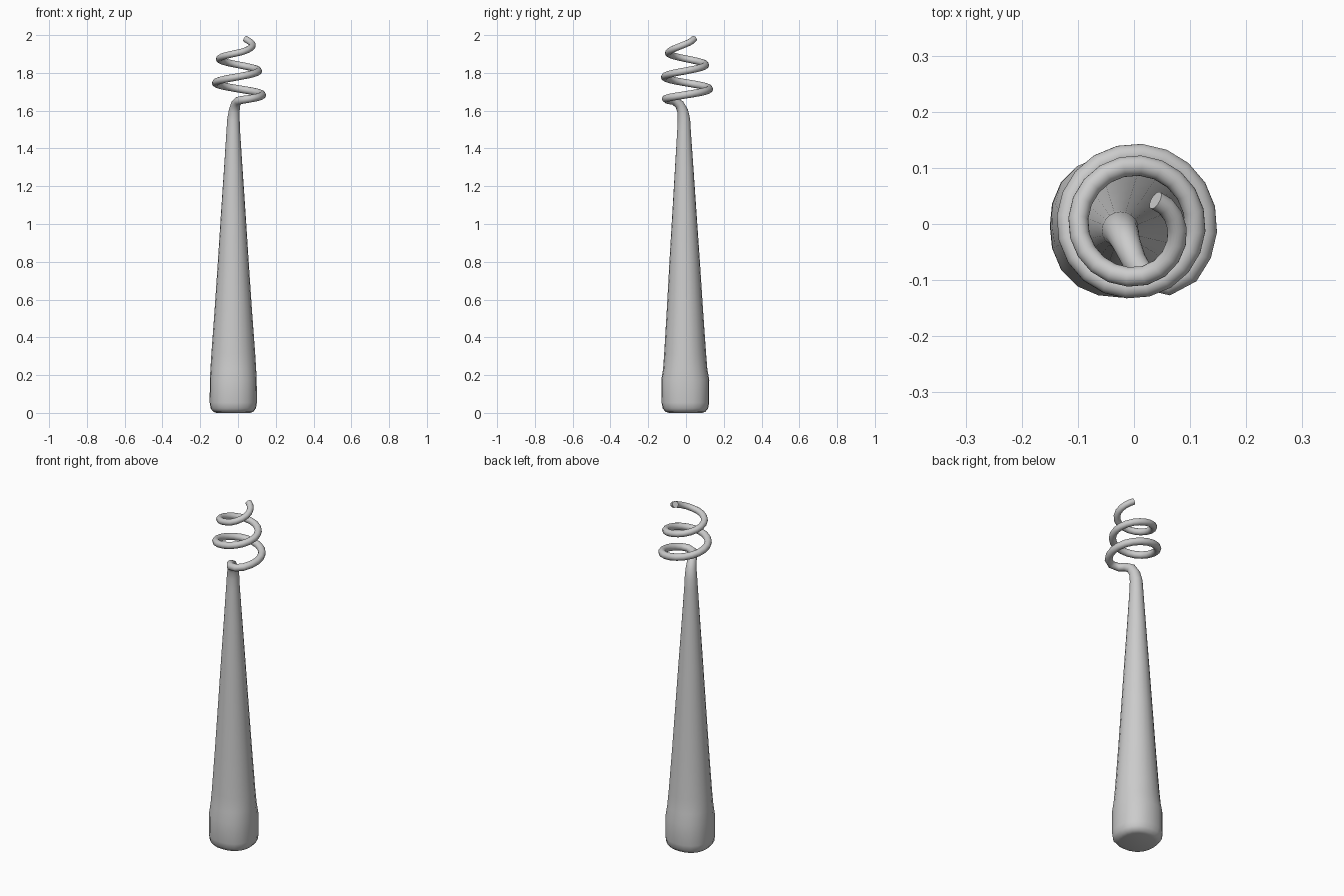
import bpy, bmesh
from math import sin, cos, pi, radians
from mathutils import Vector

if "Cube" in bpy.data.objects:
    bpy.data.objects.remove(bpy.data.objects["Cube"])

SIDES = 20

# Tapered handle: z, half width x, half width y, squareness exponent
handle = [(0.006, 0.088, 0.088, 2.4), (0.012, 0.106, 0.106, 2.4), (0.03, 0.12, 0.12, 2.4),
          (0.06, 0.125, 0.126, 2.3), (0.18, 0.124, 0.127, 2.3), (0.24, 0.121, 0.117, 2.1),
          (0.32, 0.116, 0.111, 2), (0.55, 0.099, 0.096, 2), (0.8, 0.082, 0.081, 2),
          (1.05, 0.066, 0.065, 2), (1.3, 0.049, 0.049, 2), (1.5, 0.036, 0.036, 2)]
rings = [(Vector((-0.025, -0.003 - 0.005 * z, z)), rx, ry, n) for z, rx, ry, n in handle]

# Neck bending forward into the coil
for x, y, z, r in [(-0.024, -0.011, 1.56, 0.033), (-0.02, -0.018, 1.605, 0.029),
                   (-0.013, -0.035, 1.64, 0.025), (0.0, -0.065, 1.658, 0.022),
                   (0.021, -0.097, 1.663, 0.021)]:
    rings.append((Vector((x, y, z)), r, r, 2))

# Shrinking coil, rising counterclockwise
START, TURNS, STEPS = radians(-60), 2.3, 46
for i in range(STEPS + 1):
    t = i / STEPS
    a = START + t * TURNS * 2 * pi
    rad = 0.132 - 0.045 * t - 0.03 * max(0, (t - 0.85) / 0.15) ** 1.5
    z = 1.669 + 0.292 * t + 0.025 * max(0, (t - 0.85) / 0.15)
    if i == 0:
        rad -= 0.008
    r = 0.02 - 0.003 * t
    rings.append((Vector((rad * cos(a), rad * sin(a), z)), r, r, 2))


def superellipse(a, n):
    c, s = cos(a), sin(a)
    k = (abs(c) ** n + abs(s) ** n) ** (-1 / n)
    return c * k, s * k


# Sweep the sections along the path with a non-twisting frame
bm = bmesh.new()
u = Vector((1, 0, 0))
loops = []
for i, (p, rx, ry, n) in enumerate(rings):
    prev, nxt = rings[max(i - 1, 0)][0], rings[min(i + 1, len(rings) - 1)][0]
    d = (nxt - prev).normalized()
    if i < len(handle):
        d = Vector((0, 0, 1))
    u = (u - d * u.dot(d)).normalized()
    v = d.cross(u)
    loop = []
    for k in range(SIDES):
        ex, ey = superellipse(2 * pi * k / SIDES, n)
        loop.append(bm.verts.new(p + u * ex * rx + v * ey * ry))
    loops.append(loop)
for a, b in zip(loops, loops[1:]):
    for k in range(SIDES):
        j = (k + 1) % SIDES
        bm.faces.new((a[k], a[j], b[j], b[k]))
bm.faces.new(loops[0][::-1])
bm.faces.new(loops[-1])
bmesh.ops.recalc_face_normals(bm, faces=bm.faces[:])

# Stand on the ground
low = min(v.co.z for v in bm.verts)
bmesh.ops.translate(bm, verts=bm.verts[:], vec=(0, 0, -low))

mesh = bpy.data.meshes.new("spiral_wand")
bm.to_mesh(mesh)
bm.free()
wand = bpy.data.objects.new("spiral_wand", mesh)
bpy.context.collection.objects.link(wand)
bpy.context.view_layer.objects.active = wand
wand.select_set(True)
bpy.ops.object.shade_smooth_by_angle(angle=radians(50))
